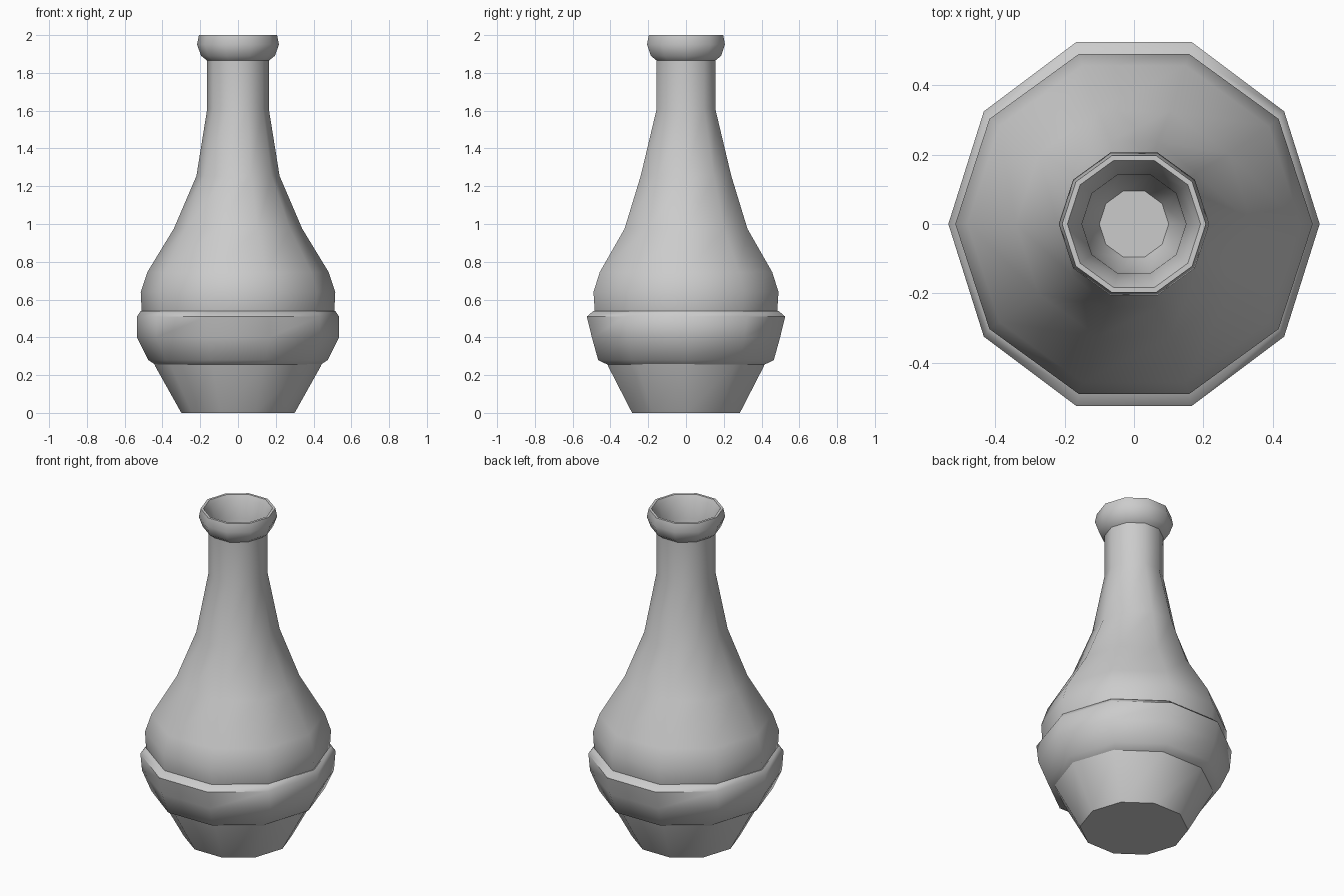
import bpy, bmesh
from math import cos, sin, pi, radians

if "Cube" in bpy.data.objects:
    bpy.data.objects.remove(bpy.data.objects["Cube"])

SIDES = 10


def lathe(name, profile, caps=True, closed=False):
    """Ten-sided turned part; each ring is (x radius, y radius, z)."""
    bm = bmesh.new()
    rings = []
    for rx, ry, z in profile:
        rings.append([bm.verts.new((rx * cos(2 * pi * i / SIDES),
                                    ry * sin(2 * pi * i / SIDES), z))
                      for i in range(SIDES)])
    pairs = list(zip(rings, rings[1:]))
    if closed:
        pairs.append((rings[-1], rings[0]))
    for a, b in pairs:
        for i in range(SIDES):
            j = (i + 1) % SIDES
            bm.faces.new((a[i], a[j], b[j], b[i]))
    if caps:
        bm.faces.new(rings[0][::-1])
        bm.faces.new(rings[-1])
    bmesh.ops.recalc_face_normals(bm, faces=bm.faces)
    mesh = bpy.data.meshes.new(name)
    bm.to_mesh(mesh)
    bm.free()
    obj = bpy.data.objects.new(name, mesh)
    bpy.context.collection.objects.link(obj)
    bpy.ops.object.select_all(action='DESELECT')
    obj.select_set(True)
    bpy.context.view_layer.objects.active = obj
    bpy.ops.object.shade_smooth_by_angle(angle=radians(50))
    return obj


# Bottle: base, belly, neck, rolled lip, then the inside of the neck
lathe("bottle_body", [
    (.30, .30, 0), (.44, .435, .25), (.51, .508, .54), (.515, .515, .64),
    (.48, .48, .745), (.34, .342, .975), (.22, .252, 1.255),
    (.163, .163, 1.61), (.163, .163, 1.865), (.195, .195, 1.89),
    (.217, .217, 1.95), (.207, .207, 2.0), (.192, .192, 2.0),
    (.177, .177, 1.97), (.15, .15, 1.87), (.145, .145, 1.60),
    (.10, .10, 1.50),
])

# Raised band around the belly
lathe("belly_band", [
    (.43, .425, .25), (.475, .489, .28), (.535, .524, .40),
    (.535, .552, .51), (.515, .515, .54), (.48, .48, .54),
], caps=False, closed=True)
